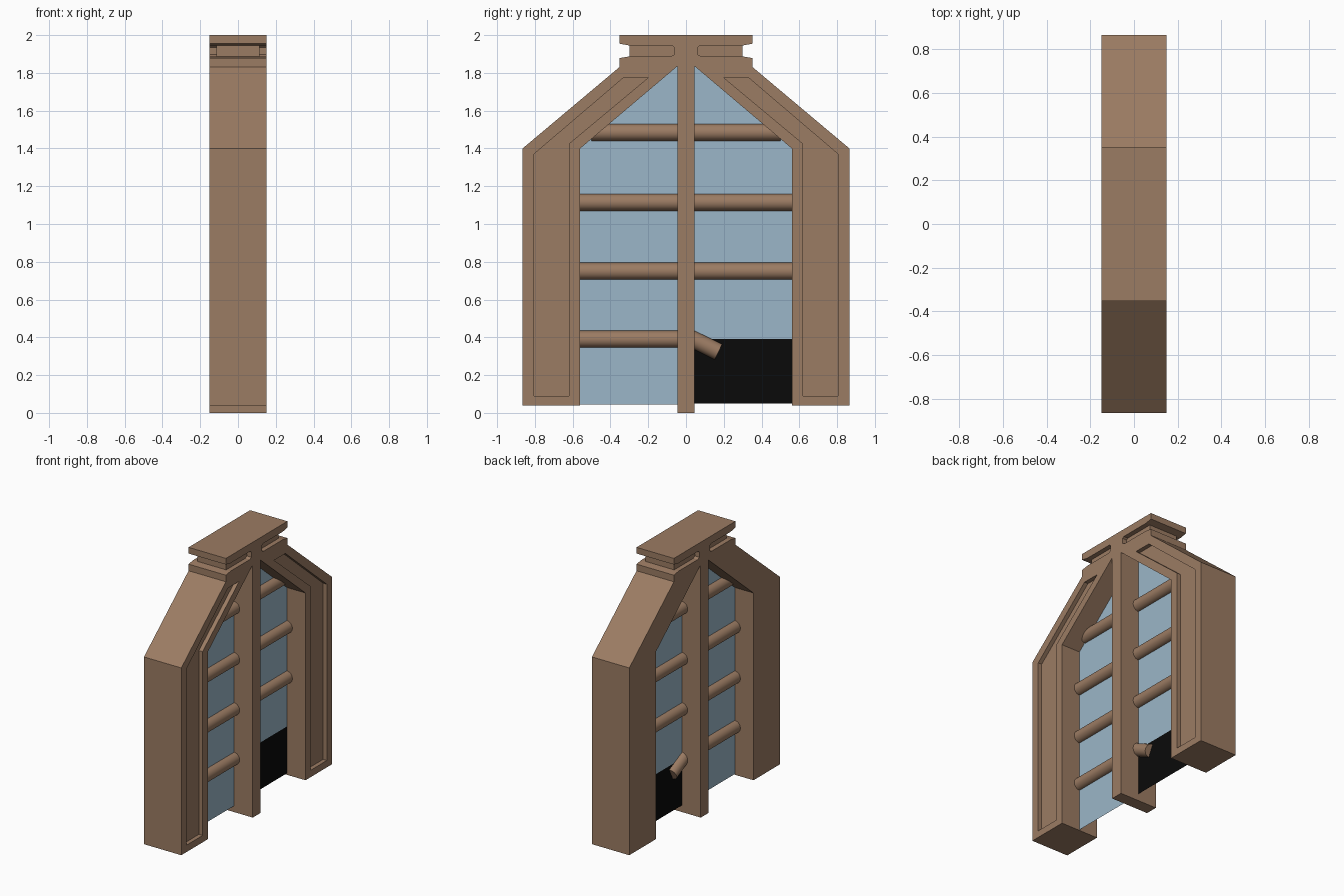
import bpy, bmesh, math
from mathutils import Vector

if "Cube" in bpy.data.objects:
    bpy.data.objects.remove(bpy.data.objects["Cube"])


def material(name, rgb):
    m = bpy.data.materials.new(name)
    m.diffuse_color = (*rgb, 1)
    m.use_nodes = True
    m.node_tree.nodes["Principled BSDF"].inputs["Base Color"].default_value = m.diffuse_color
    return m


WOOD = material("wood", (0.33, 0.20, 0.125))
GLASS = material("glass", (0.33, 0.47, 0.58))
DARK = material("dark_opening", (0.003, 0.003, 0.003))


def finish(bm, name, mat):
    bmesh.ops.recalc_face_normals(bm, faces=bm.faces)
    me = bpy.data.meshes.new(name)
    bm.to_mesh(me)
    bm.free()
    ob = bpy.data.objects.new(name, me)
    bpy.context.collection.objects.link(ob)
    me.materials.append(mat)
    return ob


def prism(name, profile, x0, x1, mat=WOOD, side=1):
    """Extrude a (y, z) profile along x; side=-1 mirrors it in y."""
    bm = bmesh.new()
    f = bm.faces.new([bm.verts.new((x0, side * y, z)) for y, z in profile])
    if x1 != x0:
        ext = bmesh.ops.extrude_face_region(bm, geom=[f])["geom"]
        verts = [v for v in ext if isinstance(v, bmesh.types.BMVert)]
        bmesh.ops.translate(bm, verts=verts, vec=(x1 - x0, 0, 0))
    return finish(bm, name, mat)


def rod(name, start, end, r=0.045):
    a, b = Vector((0, *start)), Vector((0, *end))
    bpy.ops.mesh.primitive_cylinder_add(vertices=24, radius=r, depth=(b - a).length,
                                        location=(a + b) / 2)
    ob = bpy.context.object
    ob.name = name
    ob.rotation_euler = (b - a).to_track_quat('Z', 'Y').to_euler()
    ob.data.materials.append(WOOD)
    bpy.ops.object.shade_smooth_by_angle(angle=math.radians(40))


def cut(ob, cutter):
    mod = ob.modifiers.new("recess", 'BOOLEAN')
    mod.operation, mod.solver, mod.object = 'DIFFERENCE', 'EXACT', cutter
    bpy.context.view_layer.objects.active = ob
    bpy.ops.object.modifier_apply(modifier=mod.name)
    bpy.data.objects.remove(cutter)


W = 0.15
FRAME = [(0.56, 0.04), (0.865, 0.04), (0.865, 1.4), (0.353, 1.83), (0.353, 1.878),
         (0.30, 1.887), (0.04, 1.887), (0.04, 1.84), (0.56, 1.4)]
RECESS = [(0.62, 0.09), (0.805, 0.09), (0.805, 1.37), (0.33, 1.775), (0.20, 1.775), (0.62, 1.425)]
PANE = [(0.03, 0.045), (0.57, 0.045), (0.57, 1.4), (0.03, 1.855)]
PANE_CUT = [(0.03, 0.39), (0.57, 0.39), (0.57, 1.4), (0.03, 1.855)]
OPENING = [(0.03, 0.05), (0.57, 0.05), (0.57, 0.39), (0.03, 0.39)]

for side, label in ((1, "back"), (-1, "front")):
    # side frame with a sunk panel on the +x face only
    frame = prism(label + "_frame", FRAME, -W, W, side=side)
    cut(frame, prism("cutter", RECESS, W - 0.03, W + 0.05, side=side))
    # window glass
    prism(label + "_glass", PANE_CUT if side > 0 else PANE, 0, 0, GLASS, side)
    # neck under the cap
    prism(label + "_neck", [(0.04, 1.88), (0.30, 1.88), (0.30, 1.955), (0.04, 1.955)],
          -0.115, 0.115, side=side)
    # cross bars
    for i, (z, y) in enumerate(((0.39, 0.57), (0.75, 0.57), (1.115, 0.57), (1.485, 0.50))):
        if side > 0 and i == 0:
            continue
        rod(f"{label}_bar_{i}", (side * 0.02, z), (side * y, z))

# missing pane and broken bar
prism("dark_opening", OPENING, 0, 0, DARK)
rod("broken_bar", (0.01, 0.402), (0.172, 0.323))

# centre post, flared where it meets the cap
half = [(0.045, 0), (0.045, 1.86), (0.08, 1.887), (0.062, 1.897), (0.062, 1.935), (0.08, 1.95), (0.08, 1.96)]
prism("centre_post", half + [(-y, z) for y, z in reversed(half)], -W, W)

# cap slab
cap = [(0.30, 1.945), (0.353, 1.955), (0.353, 2.0)]
prism("cap", cap + [(-y, z) for y, z in reversed(cap)], -W, W)
